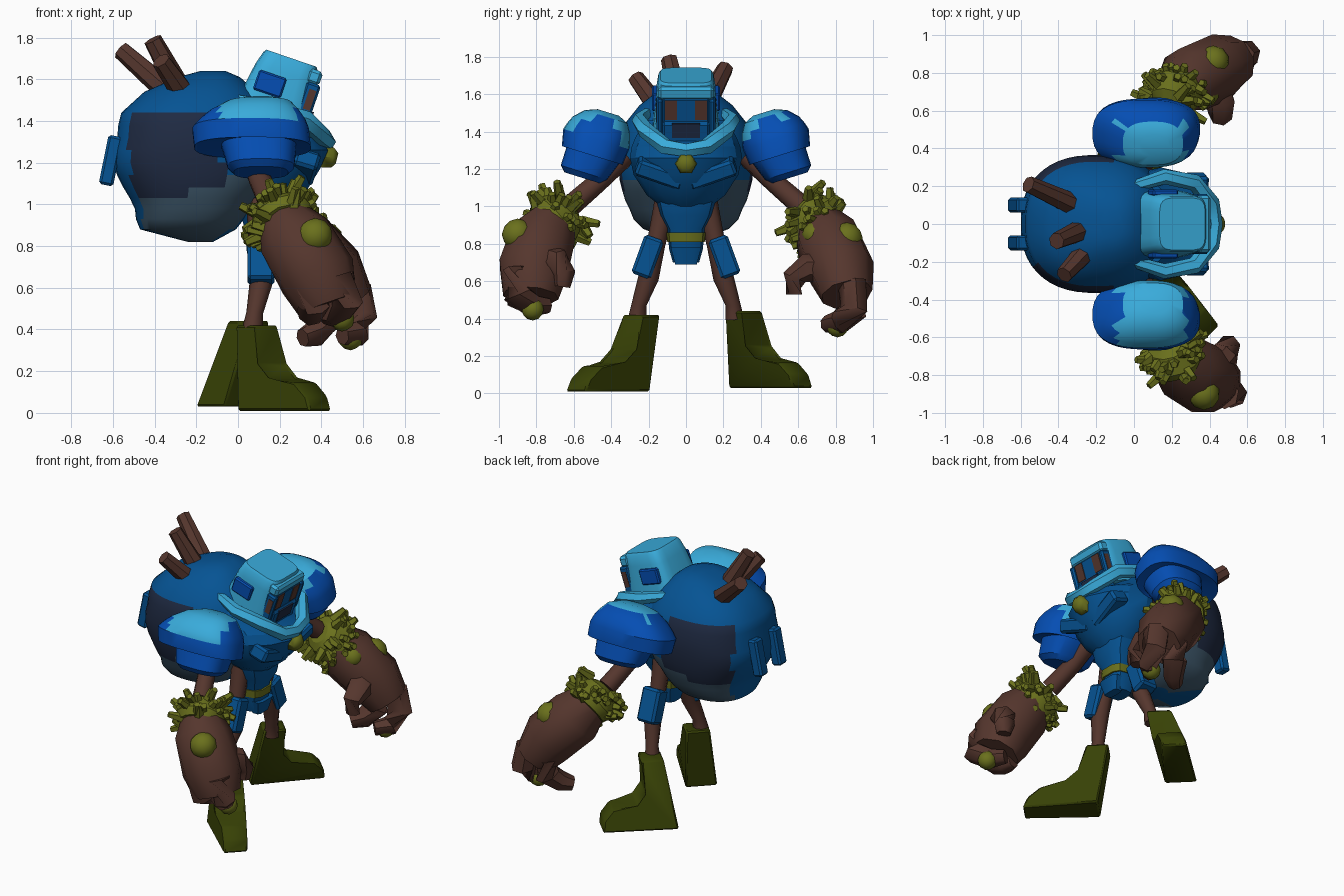
import bpy, bmesh, math, random
from mathutils import Vector, Matrix

cube = bpy.data.objects.get("Cube")
if cube:
    bpy.data.objects.remove(cube, do_unlink=True)
random.seed(4)


def material(name, *srgb):
    m = bpy.data.materials.new(name)
    c = tuple((v / 255) ** 2.2 for v in srgb) + (1.0,)
    m.use_nodes = True
    m.diffuse_color = c
    m.node_tree.nodes["Principled BSDF"].inputs["Base Color"].default_value = c
    return m


CYAN = material("light blue", 60, 170, 218)
BLUE = material("steel blue", 14, 84, 146)
ROYAL = material("royal blue", 13, 79, 178)
NAVY = material("navy", 36, 46, 68)
SLATE = material("slate", 64, 88, 106)
BROWN = material("bark brown", 86, 57, 49)
MOSS = material("moss green", 106, 112, 34)
BOOT = material("dark olive", 58, 67, 14)


def finish(name, bm, mats, rule=None, angle=40, matrix=None):
    """Turn a bmesh into a shaded object, coloured per face by an optional rule."""
    bmesh.ops.recalc_face_normals(bm, faces=bm.faces)
    if rule:
        for f in bm.faces:
            f.material_index = rule(f.calc_center_median())
    me = bpy.data.meshes.new(name)
    bm.to_mesh(me)
    bm.free()
    ob = bpy.data.objects.new(name, me)
    bpy.context.collection.objects.link(ob)
    for m in mats:
        me.materials.append(m)
    if matrix:
        ob.matrix_world = matrix
    bpy.ops.object.select_all(action='DESELECT')
    ob.select_set(True)
    bpy.context.view_layer.objects.active = ob
    bpy.ops.object.shade_smooth_by_angle(angle=math.radians(angle))
    return ob


def skin(bm, rings):
    """Bridge equal rings of points and cap both ends."""
    vs = [[bm.verts.new(p) for p in r] for r in rings]
    n = len(vs[0])
    for a, b in zip(vs, vs[1:]):
        for i in range(n):
            bm.faces.new((a[i], a[(i + 1) % n], b[(i + 1) % n], b[i]))
    bm.faces.new(vs[0])
    bm.faces.new(vs[-1])


def loft(name, rings, mats, n=16, power=2.0, rule=None, angle=40, matrix=None):
    """Stack of rounded rings given as (z, centre x, centre y, radius x, radius y)."""
    def pt(t, z, cx, cy, rx, ry):
        c, s = math.cos(t), math.sin(t)
        return (cx + rx * math.copysign(abs(c) ** (2 / power), c),
                cy + ry * math.copysign(abs(s) ** (2 / power), s), z)
    bm = bmesh.new()
    skin(bm, [[pt(math.tau * (i + .5) / n, *r) for i in range(n)] for r in rings])
    return finish(name, bm, mats, rule, angle, matrix)


def add_tube(bm, pts, n=8):
    """Tube through points given as (x, y, z, radius)."""
    ps = [Vector(p[:3]) for p in pts]
    rings = []
    for i, p in enumerate(ps):
        d = (ps[min(i + 1, len(ps) - 1)] - ps[max(i - 1, 0)]).normalized()
        ref = Vector((0, 0, 1)) if abs(d.z) < .95 else Vector((1, 0, 0))
        u = d.cross(ref).normalized()
        v = d.cross(u)
        rings.append([p + pts[i][3] * (u * math.cos(math.tau * k / n) + v * math.sin(math.tau * k / n))
                      for k in range(n)])
    skin(bm, rings)


def tube(name, pts, mat, n=8, angle=50):
    bm = bmesh.new()
    add_tube(bm, pts, n)
    return finish(name, bm, [mat], angle=angle)


def box(name, loc, size, mat, rot=(0, 0, 0), bevel=0.0, parent=Matrix()):
    bm = bmesh.new()
    bmesh.ops.create_cube(bm, size=1, matrix=Matrix.Diagonal((*size, 1)))
    if bevel:
        bmesh.ops.bevel(bm, geom=bm.edges[:], offset=bevel, segments=1, affect='EDGES')
    r = Matrix.Rotation(rot[1], 4, 'Y') @ Matrix.Rotation(rot[0], 4, 'X')
    return finish(name, bm, [mat], angle=25, matrix=parent @ Matrix.Translation(loc) @ r)


# Round shell with dark side panels and a pale underside
def shell_rule(c):
    if c.z < 1.0 + .25 * (c.x + .48) and c.x > -.46 and abs(c.y) > .1:
        return 2
    front_edge = -.12 + max(0, 1.3 - c.z) * .6
    return 1 if .95 < c.z < 1.46 and -.52 < c.x < front_edge and abs(c.y) > .2 else 0


loft("shell", [(.82, -.18, 0, .06, .08), (.88, -.24, 0, .23, .23), (.93, -.23, 0, .26, .28),
               (.98, -.21, 0, .285, .30), (1.03, -.21, 0, .31, .325), (1.08, -.20, 0, .35, .34),
               (1.14, -.2, 0, .38, .355), (1.2, -.2, 0, .40, .36), (1.26, -.2, 0, .395, .365),
               (1.32, -.2, 0, .38, .36), (1.38, -.2, 0, .375, .35), (1.44, -.2, 0, .36, .33),
               (1.54, -.18, 0, .27, .25), (1.61, -.14, 0, .15, .16), (1.64, -.12, 0, .06, .08)],
     [BLUE, NAVY, SLATE], n=48, power=2.4, rule=shell_rule)
for s in (-1, 1):
    box("back_canister", (-.61, s * .1, 1.21), (.07, .08, .24), BLUE, (0, .2, 0), .012)

# Branches growing from the shell
for base, tip in (((-.32, .10, 1.53), (-.56, .21, 1.74)), ((-.27, -.03, 1.53), (-.41, -.09, 1.79)),
                  ((-.24, -.13, 1.5), (-.37, -.27, 1.69))):
    tube("branch", [(*base, .06), (*tip, .045)], BROWN, n=7)

# Chest, collar and gem
loft("chest", [(.99, .14, 0, .10, .12), (1.06, .15, 0, .18, .21), (1.17, .14, 0, .26, .28),
               (1.26, .14, 0, .30, .30), (1.32, .13, 0, .27, .29), (1.37, .1, 0, .19, .27),
               (1.46, .06, 0, .16, .22)], [BLUE], n=14, angle=25)
tube("collar", [(.0, -.2, 1.5, .03), (.16, -.25, 1.46, .04), (.32, -.22, 1.41, .045),
                (.41, -.11, 1.32, .045), (.43, 0, 1.30, .04), (.41, .11, 1.32, .045),
                (.32, .22, 1.41, .045), (.16, .25, 1.46, .04), (.0, .2, 1.5, .03)], CYAN, n=6)
tube("chest_gem", [(.40, 0, 1.23, .06), (.455, 0, 1.225, .055), (.475, 0, 1.22, .03)], MOSS, n=6)
for s in (-1, 1):
    box("chest_band", (.32, s * .14, 1.18), (.12, .26, .09), BLUE, (s * .35, .3, 0), .015)

# Waist, belt and loin guard
loft("waist", [(.7, .12, 0, .06, .07), (.77, .12, 0, .08, .09), (.88, .12, 0, .09, .10),
               (.95, .13, 0, .12, .14), (1.06, .12, 0, .14, .17)], [BLUE], n=10, power=3)
loft("belt", [(.81, .12, 0, .095, .10), (.86, .12, 0, .1, .105)], [MOSS], n=10, power=3)
loft("loin_guard", [(.69, .17, 0, .03, .06), (.78, .18, 0, .045, .085)], [BLUE], n=8, power=4)

# Helmet, tilted forward
head = Matrix.Translation((.19, 0, 1.47)) @ Matrix.Rotation(.33, 4, 'Y')
loft("helmet", [(-.05, -.025, 0, .18, .178), (.06, -.02, 0, .163, .167), (.16, -.02, 0, .148, .158),
                (.225, -.012, 0, .138, .148), (.24, -.012, 0, .128, .138)],
     [CYAN], n=20, power=5, matrix=head)
box("helmet_brow", (.12, 0, .19), (.07, .3, .07), CYAN, bevel=.015, parent=head)
box("face_plate", (.13, 0, .065), (.045, .25, .2), BLUE, bevel=.01, parent=head)
box("jaw", (.13, 0, -.03), (.08, .26, .13), BLUE, bevel=.015, parent=head)
box("mouth", (.17, 0, -.01), (.009, .15, .08), NAVY, parent=head)
for s in (-1, 1):
    box("eye", (.153, s * .08, .1), (.008, .065, .11), BROWN, parent=head)
    box("face_side", (.13, s * .14, .06), (.07, .035, .2), BLUE, bevel=.01, parent=head)
    box("side_eye", (.135, s * .156, .08), (.035, .008, .1), BROWN, parent=head)
    box("ear_plate", (-.07, s * .165, .09), (.14, .035, .1), ROYAL, bevel=.008, parent=head)


# Shoulder pads tilted outward, thigh plates, arms and legs
def pad_rule(c):
    lowest, outer = (1.4, .56) if c.y > 0 else (1.37, .66)
    return 1 if c.z > lowest and -.08 < c.x < .27 and abs(c.y) < outer else 0


for s in (-1, 1):
    pivot = Matrix.Translation((0, s * .48, 1.36))
    tilt = pivot @ Matrix.Rotation(s * .3, 4, 'X') @ pivot.inverted()
    loft("shoulder_pad", [(1.14, .11, s * .49, .13, .10), (1.17, .11, s * .49, .16, .13),
                          (1.28, .10, s * .47, .18, .15), (1.27, .07, s * .475, .28, .17),
                          (1.36, .06, s * .48, .28, .185), (1.40, .07, s * .478, .255, .175),
                          (1.44, .08, s * .475, .22, .16), (1.49, .1, s * .465, .16, .12),
                          (1.515, .11, s * .46, .08, .06)],
         [ROYAL, CYAN], n=32, power=2.6, rule=pad_rule, angle=30, matrix=tilt)
    tube("upper_arm", [(.06, s * .33, 1.27, .06), (.1, s * .47, 1.13, .055), (.16, s * .62, 1.0, .06)], BROWN)
    tube("leg", [(.1, s * .11, 1.02, .06), (.1, s * .16, .8, .05), (.11, s * .2, .62, .055),
                 (.08, s * .25, .48, .04), (.07, s * .26, .40, .05)], BROWN)
    box("thigh_plate", (.11, s * .205, .73), (.13, .11, .22), BLUE, (s * .35, 0, 0), .015)


# Gauntlets: bark forearm, curled fingers, moss cuff and patches
def gauntlet(side, s, forearm, fingers, patches):
    tube(side + "_forearm", forearm, BROWN, n=9)
    for pts in fingers:
        tube(side + "_finger", [(*p, r) for p, r in zip(pts, (.08, .08, .065, .045))], BROWN, n=7)
    axis = Vector((.3, s * .75, -.6)).normalized()
    mid = Vector((.21, s * .69, .93))
    u = axis.orthogonal().normalized()
    v = axis.cross(u)
    bm = bmesh.new()
    add_tube(bm, [(*(mid + axis * t), r) for t, r in ((-.1, .07), (-.07, .12), (.02, .16), (.07, .14))], 12)
    for k in range(48):
        t = math.tau * k * .382
        out = u * math.cos(t) + v * math.sin(t)
        p = mid + axis * random.uniform(-.09, .07) + out * .11
        d = (out + axis * random.uniform(-.8, .3)).normalized()
        add_tube(bm, [(*p, .032), (*(p + d * random.uniform(.06, .11)), .02)], 5)
    finish(side + "_moss_cuff", bm, [MOSS], angle=30)
    for loc, rad in patches:
        bm = bmesh.new()
        bmesh.ops.create_icosphere(bm, subdivisions=2, radius=rad)
        finish(side + "_moss_patch", bm, [MOSS], matrix=Matrix.Translation(loc))


gauntlet("right", -1,
         [(.2, -.68, .96, .11), (.27, -.76, .84, .18), (.38, -.82, .66, .19), (.43, -.83, .52, .15)],
         [((.48, -.90, .66), (.52, -.90, .53), (.47, -.82, .47), (.42, -.74, .47)),
          ((.34, -.90, .62), (.36, -.89, .51), (.35, -.82, .48), (.34, -.76, .48)),
          ((.42, -.76, .72), (.48, -.69, .70), (.5, -.65, .64), (.5, -.66, .57))],
         [((.37, -.90, .85), .085), ((.50, -.82, .45), .06)])
gauntlet("left", 1,
         [(.2, .68, .95, .11), (.29, .76, .82, .18), (.44, .83, .66, .18), (.52, .86, .53, .14)],
         [((.56, .89, .60), (.59, .90, .46), (.57, .82, .38), (.50, .75, .37)),
          ((.42, .90, .56), (.42, .89, .44), (.37, .82, .38), (.31, .77, .36)),
          ((.42, .75, .67), (.46, .64, .67), (.46, .58, .62), (.46, .58, .53))],
         [((.42, .86, .83), .085), ((.38, .69, .85), .07), ((.54, .81, .36), .06)])


# Boots: side profile given width, with the shaft leaning towards the leg
def boot(name, loc, turn, lean, sway):
    profile = [(-.07, 0), (.4, 0), (.38, .07), (.31, .135), (.15, .15), (.08, .22), (.07, .41), (-.07, .41)]
    bm = bmesh.new()
    rings = []
    for s in (-1, 1):
        rings.append([(t + lean * z, s * (.1 - (.025 if t > .3 or z > .3 else 0)) + sway * z, z)
                      for t, z in profile])
    skin(bm, rings)
    bmesh.ops.bevel(bm, geom=bm.edges[:], offset=.01, segments=1, affect='EDGES')
    finish(name, bm, [BOOT], matrix=Matrix.Translation(loc) @ Matrix.Rotation(math.radians(turn), 4, 'Z'))


boot("right_boot", (.115, -.31, .01), -45, -.17, .08)
boot("left_boot", (-.085, .345, .03), 45, .17, -.3)
